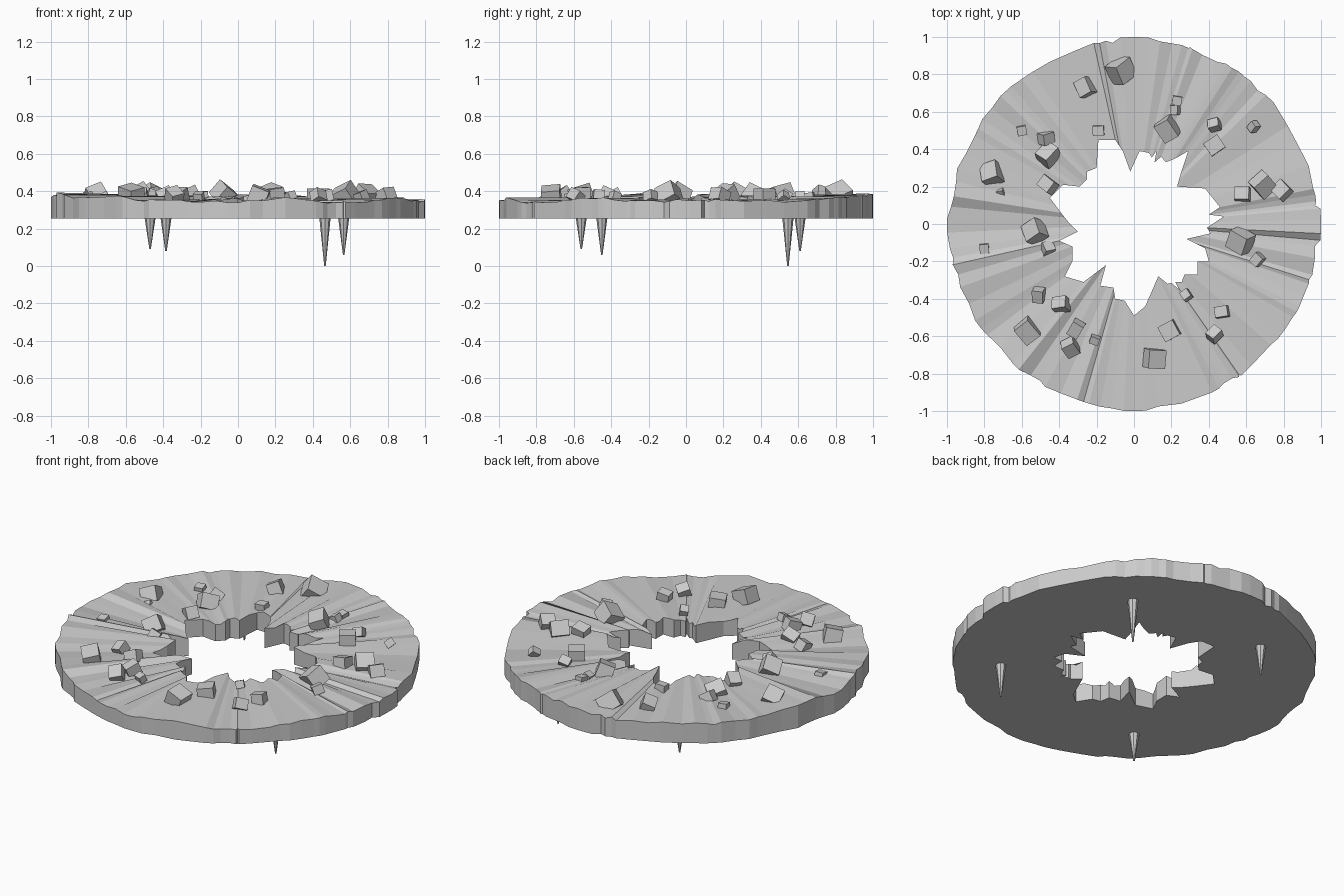
import bpy, bmesh, math, random
from mathutils import Matrix, Euler
random.seed(7)
BOTTOM = 0.255


def finish(name, bm):
    bmesh.ops.recalc_face_normals(bm, faces=bm.faces)
    mesh = bpy.data.meshes.new(name)
    bm.to_mesh(mesh)
    bm.free()
    ob = bpy.data.objects.new(name, mesh)
    bpy.context.collection.objects.link(ob)
    return ob


# Jagged hole outline, counter-clockwise from +x
hole = [(.48, .04), (.40, .05), (.46, .09), (.38, .19), (.23, .20), (.25, .27), (.29, .39),
        (.22, .35), (.17, .33), (.12, .39), (.11, .33), (.08, .38), (.03, .39), (-.02, .28),
        (-.06, .39), (-.10, .45), (-.19, .45), (-.20, .30), (-.25, .28), (-.25, .24),
        (-.29, .20), (-.38, .21), (-.45, .14), (-.39, .06), (-.35, .01), (-.30, -.04),
        (-.40, -.09), (-.33, -.12), (-.33, -.20), (-.37, -.28), (-.27, -.31), (-.15, -.22),
        (-.18, -.33), (-.11, -.34), (-.10, -.40), (-.05, -.41), (0, -.49), (.06, -.44),
        (.13, -.28), (.18, -.32), (.22, -.31), (.24, -.35), (.27, -.27), (.34, -.27),
        (.34, -.20), (.40, -.20), (.38, -.13), (.28, -.08), (.41, -.05), (.39, -.02)]
# Rim heights every 15 degrees
rim = [.355, .35, .345, .36, .37, .375, .385, .36, .38, .37, .38, .39,
       .37, .39, .36, .375, .35, .345, .345, .365, .34, .35, .365, .34]


def rim_height(a):
    t = (a / math.tau % 1) * 24
    i = int(t) % 24
    f = t - int(t)
    return rim[i] * (1 - f) + rim[(i + 1) % 24] * f


# Cracked ring slab: each hole point and midpoint carries one radial section
inner = []
for i, p in enumerate(hole):
    q = hole[(i + 1) % len(hole)]
    inner += [p, ((p[0] + q[0]) / 2, (p[1] + q[1]) / 2)]
inner.sort(key=lambda p: math.atan2(p[1], p[0]) % math.tau)
bm = bmesh.new()
sections = []
for x, y in inner:
    a = math.atan2(y, x)
    r = 0.983 + random.uniform(-.011, .011)
    if min(abs(math.sin(a)), abs(math.cos(a))) < 0.09:
        r = 1.0
    c, s = r * math.cos(a), r * math.sin(a)
    z = rim_height(a)
    zo = z + random.uniform(-.008, .008)
    zi = 0.5 * z + 0.5 * 0.36 + random.uniform(-.016, .012)
    sections.append([bm.verts.new(v) for v in
                     ((x, y, BOTTOM), (c, s, BOTTOM), (c, s, zo), (x, y, zi))])
for i, A in enumerate(sections):
    B = sections[(i + 1) % len(sections)]
    for k in range(4):
        bm.faces.new((A[k], A[(k + 1) % 4], B[(k + 1) % 4], B[k]))
finish("cracked_ring", bm)

# Loose rubble blocks: x, y, size
rubble = [(-.26, .73, .09), (-.07, .82, .11), (.23, .66, .05), (.22, .61, .05), (.18, .51, .11),
          (-.19, .50, .06), (-.60, .50, .05), (-.47, .46, .07), (-.46, .37, .10), (-.46, .21, .08),
          (-.76, .27, .10), (-.71, .17, .04), (-.53, -.04, .10), (-.46, -.13, .06),
          (-.80, -.13, .05), (-.51, -.38, .07), (-.39, -.43, .08), (-.57, -.57, .11),
          (-.31, -.56, .08), (-.34, -.66, .08), (-.21, -.62, .05), (.11, -.72, .10),
          (.19, -.57, .09), (.28, -.38, .05), (.47, -.47, .07), (.43, -.59, .07),
          (.57, -.09, .11), (.66, -.19, .06), (.79, .18, .08), (.69, .21, .10), (.58, .16, .08),
          (.43, .42, .09), (.43, .53, .06), (.64, .52, .05)]
for i, (x, y, s) in enumerate(rubble):
    bm = bmesh.new()
    rot = Euler((random.uniform(-.6, .6), random.uniform(-.6, .6), random.uniform(0, 3)))
    bmesh.ops.create_cube(bm, size=1, matrix=Matrix.Translation((x, y, .365 + .12 * s))
                          @ rot.to_matrix().to_4x4()
                          @ Matrix.Diagonal((s, s * random.uniform(.8, 1), s * .85, 1)))
    finish(f"rubble_block_{i + 1}", bm)

# Hanging spikes under the slab: x, y, tip height
for i, (x, y, tip) in enumerate([(-.47, -.56, .09), (.565, -.45, .06),
                                 (.465, .545, 0), (-.385, .61, .08)]):
    bm = bmesh.new()
    top = BOTTOM + .02
    bmesh.ops.create_cone(bm, cap_ends=True, segments=8, radius1=.004, radius2=.032,
                          depth=top - tip,
                          matrix=Matrix.Translation((x, y, (top + tip) / 2)))
    finish(f"hanging_spike_{i + 1}", bm)
